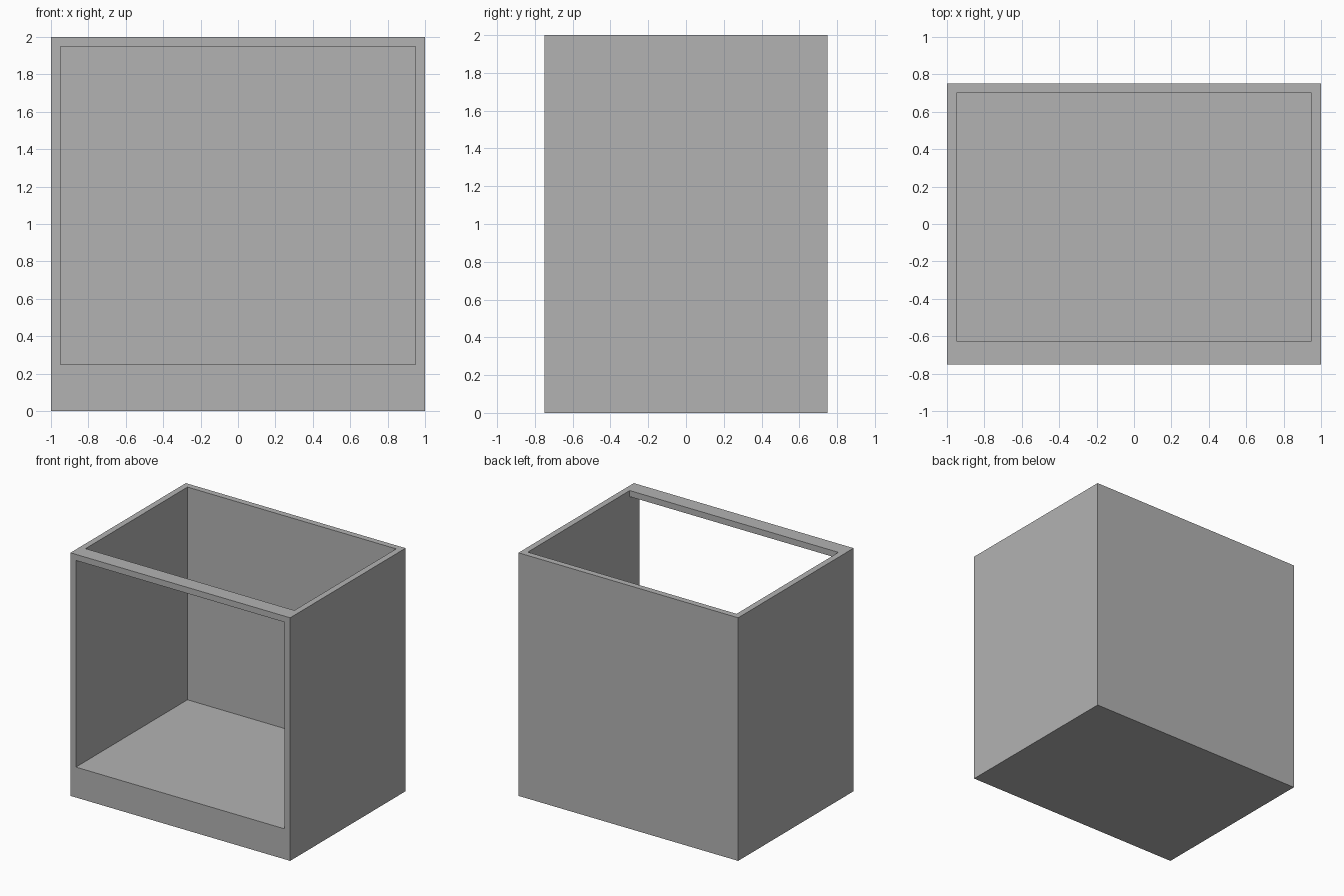
import bpy
import bmesh

cube = bpy.data.objects.get("Cube")
if cube:
    bpy.data.objects.remove(cube, do_unlink=True)

WIDTH, DEPTH, HEIGHT = 2.0, 1.5, 2.0
WALL = 0.05          # side, back and rail thickness
BASE = 0.25          # height of the solid plinth
RAIL = 0.125         # depth of the front top rail
OVER = 0.2           # cutter overshoot

grey = bpy.data.materials.new("light_grey")
grey.use_nodes = True
colour = (0.45, 0.45, 0.45, 1)
grey.diffuse_color = colour
grey.node_tree.nodes["Principled BSDF"].inputs["Base Color"].default_value = colour


def extrude_profile(name, profile, half_width):
    """Extrude a (y, z) side profile across x."""
    bm = bmesh.new()
    face = bm.faces.new([bm.verts.new((-half_width, y, z)) for y, z in profile])
    result = bmesh.ops.extrude_face_region(bm, geom=[face])
    moved = [v for v in result["geom"] if isinstance(v, bmesh.types.BMVert)]
    bmesh.ops.translate(bm, verts=moved, vec=(2 * half_width, 0, 0))
    bmesh.ops.recalc_face_normals(bm, faces=bm.faces)
    mesh = bpy.data.meshes.new(name)
    bm.to_mesh(mesh)
    bm.free()
    mesh.materials.append(grey)
    obj = bpy.data.objects.new(name, mesh)
    bpy.context.collection.objects.link(obj)
    return obj


front, back = -DEPTH / 2, DEPTH / 2

# Solid outer block
cabinet = extrude_profile(
    "cabinet_body",
    [(front, 0), (back, 0), (back, HEIGHT), (front, HEIGHT)],
    WIDTH / 2)

# Cavity open to the front and top, stepping round the front rail
cavity = extrude_profile(
    "cavity_cutter",
    [(front - OVER, BASE), (back - WALL, BASE),
     (back - WALL, HEIGHT + OVER), (front + RAIL, HEIGHT + OVER),
     (front + RAIL, HEIGHT - WALL), (front - OVER, HEIGHT - WALL)],
    WIDTH / 2 - WALL)
cavity.hide_render = True

# Cut the cavity and discard the cutter
cut = cabinet.modifiers.new("cavity", "BOOLEAN")
cut.operation = "DIFFERENCE"
cut.solver = "EXACT"
cut.object = cavity
bpy.context.view_layer.objects.active = cabinet
cabinet.select_set(True)
bpy.ops.object.modifier_apply(modifier=cut.name)
bpy.data.objects.remove(cavity, do_unlink=True)
